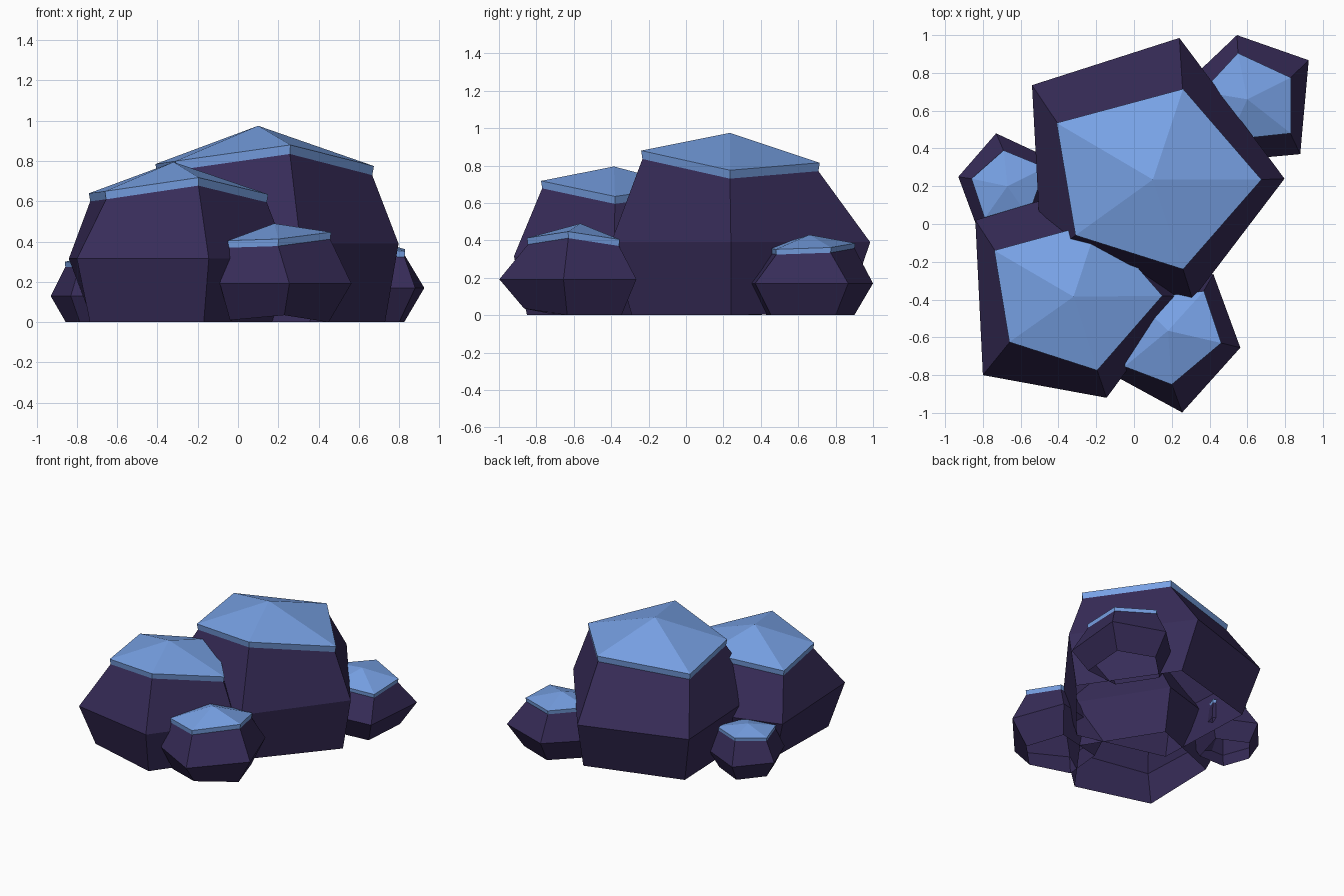
import bpy, bmesh

def material(name, rgb):
    m = bpy.data.materials.new(name)
    m.diffuse_color = (*rgb, 1)
    return m

STONE = material("dark purple stone", (0.038, 0.025, 0.098))
CAP = material("blue cap", (0.188, 0.362, 0.79))


def shell(name, rings, mat, apex):
    """Stack equal-sided rings into a flat-shaded shell, open below and ending in a peak."""
    bm = bmesh.new()
    loops = [[bm.verts.new(p) for p in ring] for ring in rings]
    n = len(loops[0])
    for a, b in zip(loops, loops[1:]):
        for i in range(n):
            j = (i + 1) % n
            bm.faces.new((a[i], a[j], b[j], b[i]))
    tip = bm.verts.new(apex)
    for i in range(n):
        bm.faces.new((loops[-1][i], loops[-1][(i + 1) % n], tip))
    me = bpy.data.meshes.new(name)
    bm.to_mesh(me)
    bm.free()
    me.materials.append(mat)
    ob = bpy.data.objects.new(name, me)
    bpy.context.collection.objects.link(ob)


def rock(name, peak, base, mid_z, mid, rim, thick):
    """Five-sided boulder: narrow base, wide waist, sloping shoulder and a coloured cap."""
    cx, cy, pz = peak

    def scaled(x, y, s):
        return cx + (x - cx) * s, cy + (y - cy) * s

    waist = [(x, y, mid_z) for x, y in mid]
    shoulder = [(*scaled(x, y, 0.985), z - thick) for x, y, z in rim]
    under_rim = [(*scaled(x, y, 0.98), z - 0.008) for x, y, z in rim]
    shell(name, [base, waist, shoulder, under_rim], STONE, (cx, cy, pz - 0.008))
    shell(name + "_cap", [shoulder, rim], CAP, peak)


# Large central boulder
rock("large_rock", (0.10, 0.235, 0.975),
     [(0.73, 0.24, 0), (0.28, 0.855, 0.015), (-0.445, 0.65, 0.02),
      (-0.39, -0.12, 0), (0.28, -0.29, 0)], 0.39,
     [(0.797, 0.24), (0.24, 0.985), (-0.54, 0.735), (-0.49, -0.19), (0.31, -0.40)],
     [(0.675, 0.235, 0.775), (0.26, 0.715, 0.815), (-0.41, 0.535, 0.785),
      (-0.31, -0.06, 0.80), (0.26, -0.24, 0.88)], 0.045)

# Medium boulder, front left
rock("medium_rock", (-0.32, -0.385, 0.795),
     [(0.17, -0.385, 0), (-0.165, 0.145, 0), (-0.72, -0.075, 0),
      (-0.735, -0.69, 0), (-0.17, -0.85, 0)], 0.315,
     [(0.25, -0.385), (-0.14, 0.23), (-0.84, 0.02), (-0.80, -0.80), (-0.145, -0.92)],
     [(0.15, -0.38, 0.635), (-0.19, 0.01, 0.69), (-0.74, -0.14, 0.64),
      (-0.66, -0.625, 0.65), (-0.195, -0.775, 0.718)], 0.04)

# Small boulder, front right
rock("front_small_rock", (0.18, -0.565, 0.49),
     [(0.45, -0.635, 0), (0.355, -0.345, 0), (0.0, -0.43, 0),
      (-0.04, -0.74, 0.01), (0.23, -0.865, 0.035)], 0.192,
     [(0.563, -0.655), (0.42, -0.265), (-0.07, -0.38), (-0.09, -0.81), (0.255, -0.998)],
     [(0.462, -0.63, 0.447), (0.37, -0.355, 0.405), (0.01, -0.40, 0.42),
      (-0.05, -0.755, 0.405), (0.20, -0.85, 0.413)], 0.035)

# Small boulder, back right
rock("back_small_rock", (0.60, 0.66, 0.43),
     [(0.825, 0.80, 0), (0.56, 0.90, 0), (0.355, 0.70, 0),
      (0.53, 0.43, 0), (0.80, 0.455, 0)], 0.17,
     [(0.925, 0.867), (0.545, 1.0), (0.25, 0.72), (0.50, 0.335), (0.88, 0.37)],
     [(0.83, 0.775, 0.362), (0.55, 0.905, 0.385), (0.36, 0.70, 0.385),
      (0.50, 0.445, 0.36), (0.83, 0.48, 0.352)], 0.028)

# Smallest boulder, left side
rock("side_small_rock", (-0.67, 0.20, 0.345),
     [(-0.495, 0.30, 0), (-0.715, 0.405, 0), (-0.855, 0.235, 0),
      (-0.785, 0.04, 0), (-0.57, 0.04, 0)], 0.13,
     [(-0.43, 0.34), (-0.73, 0.48), (-0.93, 0.25), (-0.83, -0.02), (-0.53, -0.02)],
     [(-0.47, 0.30, 0.31), (-0.69, 0.39, 0.31), (-0.86, 0.24, 0.30),
      (-0.79, 0.03, 0.30), (-0.56, 0.04, 0.30)], 0.025)
